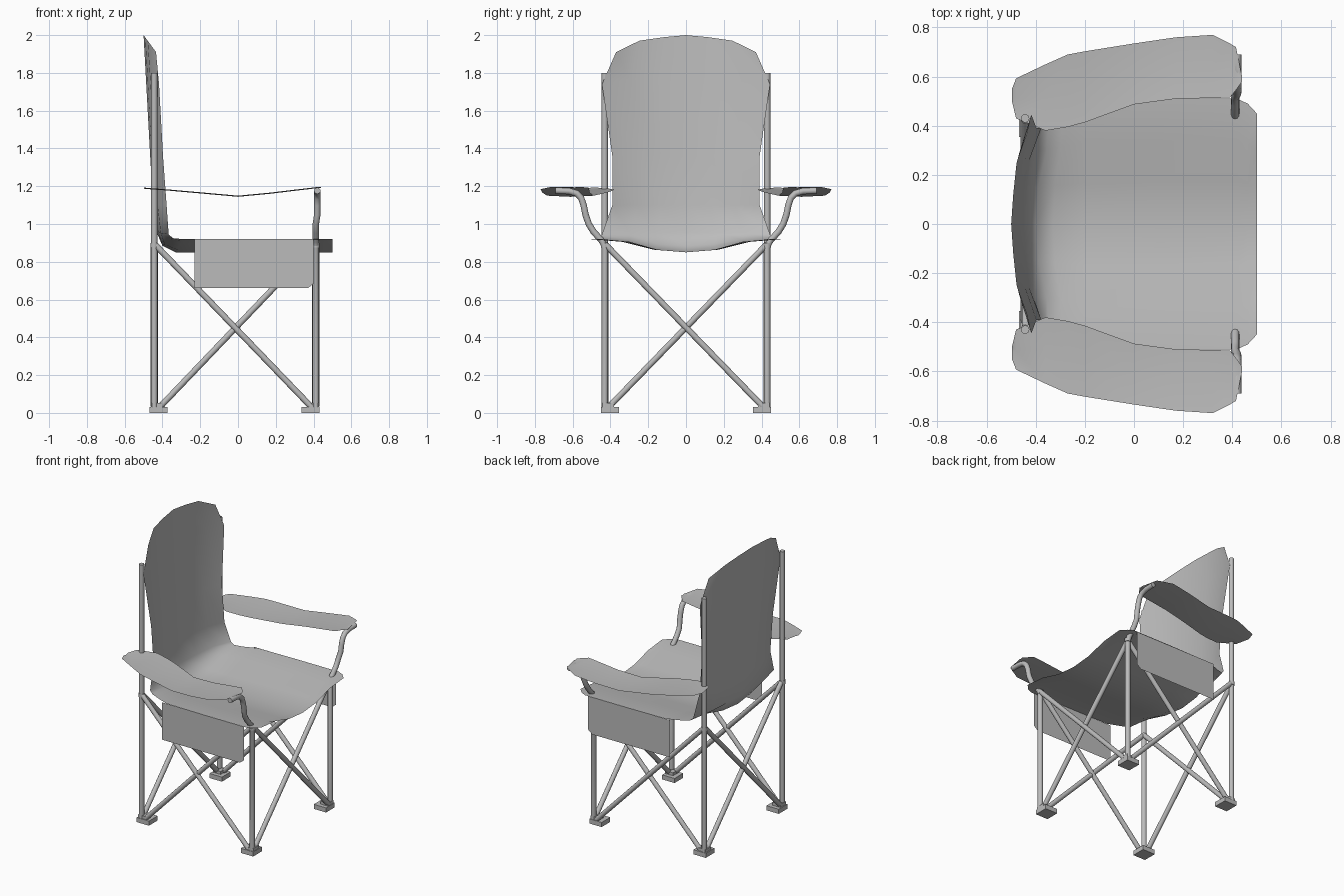
import bpy
from math import radians

if "Cube" in bpy.data.objects:
    bpy.data.objects.remove(bpy.data.objects["Cube"])

# Mid grey used on cloth and frame
grey = bpy.data.materials.new("mid_grey")
grey.diffuse_color = (.5, .5, .5, 1)
grey.use_nodes = True
grey.node_tree.nodes["Principled BSDF"].inputs["Base Color"].default_value = grey.diffuse_color


def activate(ob):
    bpy.ops.object.select_all(action='DESELECT')
    ob.select_set(True)
    bpy.context.view_layer.objects.active = ob


def finish(ob, smooth=True):
    ob.data.materials.append(grey)
    if smooth:
        activate(ob)
        bpy.ops.object.shade_smooth_by_angle(angle=radians(60))


def mesh_object(name, verts, faces, smooth=True):
    me = bpy.data.meshes.new(name)
    me.from_pydata(verts, [], faces)
    ob = bpy.data.objects.new(name, me)
    bpy.context.collection.objects.link(ob)
    finish(ob, smooth)


def tube(name, points, radius):
    cu = bpy.data.curves.new(name, 'CURVE')
    cu.dimensions = '3D'
    cu.bevel_depth = radius
    cu.bevel_resolution = 4
    cu.use_fill_caps = True
    sp = cu.splines.new('POLY')
    sp.points.add(len(points) - 1)
    for p, co in zip(sp.points, points):
        p.co = (*co, 1)
    ob = bpy.data.objects.new(name, cu)
    bpy.context.collection.objects.link(ob)
    activate(ob)
    bpy.ops.object.convert(target='MESH')
    finish(bpy.context.object)


def grid_faces(rows, cols):
    return [(r * cols + c, r * cols + c + 1, (r + 1) * cols + c + 1, (r + 1) * cols + c)
            for r in range(rows - 1) for c in range(cols - 1)]


def box(name, center, size):
    bpy.ops.mesh.primitive_cube_add(size=1, location=center)
    ob = bpy.context.object
    ob.name = name
    ob.scale = size
    finish(ob, False)


# Seat and backrest: one sagging cloth sheet
# half width, centre x, centre z, edge x, edge z
back_rows = [
    (.37, -.50, 2.0, -.434, 1.91),
    (.445, -.488, 1.78, -.418, 1.74),
    (.39, -.465, 1.36, -.397, 1.36),
    (.39, -.45, 1.1, -.378, 1.1),
    (.445, -.43, .955, -.367, .945),
]
seat_rows = [
    (.45, -.40, .885, -.345, .925),
    (.47, -.33, .85, -.29, .92),
    (.505, -.2, .85, -.2, .92),
    (.51, .1, .85, .1, .92),
    (.51, .42, .85, .42, .92),
    (.49, .463, .85, .463, .92),
    (.45, .5, .85, .5, .92),
]
BACK_CURVE = (0, .13, .33, 1)
SEAT_CURVE = (0, .2, .8, 1)
verts = []
for rows, curve in ((back_rows, BACK_CURVE), (seat_rows, SEAT_CURVE)):
    for hw, cx, cz, ex, ez in rows:
        for c in range(-3, 4):
            f = curve[abs(c)]
            verts.append((cx + (ex - cx) * f, hw * c / 3, cz + (ez - cz) * f))
mesh_object("seat_and_back", verts, grid_faces(len(back_rows) + len(seat_rows), 7))

# Armrest outline: x, inner y, outer y, z
arm = [(-.497, .50, .55, 1.193), (-.48, .43, .593, 1.191), (-.36, .38, .65, 1.182),
       (-.27, .395, .69, 1.174), (-.2, .414, .703, 1.168), (0, .487, .735, 1.15),
       (.17, .51, .76, 1.166), (.32, .513, .77, 1.184), (.39, .515, .735, 1.192),
       (.415, .545, .72, 1.195), (.44, .58, .60, 1.197)]

# Outward-bending top of the front leg: y, z
bend = [(.43, .03), (.43, .88), (.445, .91), (.49, .96), (.515, 1.0), (.532, 1.05),
        (.542, 1.10), (.556, 1.14), (.58, 1.163), (.62, 1.174), (.69, 1.176)]

FX, RX, PY = .412, -.443, .43
for side, s in (("right", -1), ("left", 1)):
    # Cloth armrest, slightly hollow along its middle
    v = [(x, s * y, z - d) for x, yi, yo, z in arm
         for y, d in ((yi, 0), ((yi + yo) / 2, .006), (yo, 0))]
    mesh_object(f"{side}_armrest", v, grid_faces(len(arm), 3))

    # Hanging side pocket
    outline = [(-.23, .92), (-.23, .66), (.37, .66), (.4, .685), (.4, .92)]
    mesh_object(f"{side}_pocket", [(x, s * .507, z) for x, z in outline],
                [range(len(outline))], False)

    # Legs
    tube(f"{side}_front_leg", [(FX + (.008 if z > 1 else 0), s * y, z) for y, z in bend], .017)
    tube(f"{side}_rear_leg", [(RX, s * PY, .03), (RX, s * PY, 1.8)], .017)

    # Crossed braces on the side
    tube(f"{side}_side_brace_a", [(-.41, s * .426, .035), (FX, s * .426, .895)], .016)
    tube(f"{side}_side_brace_b", [(.385, s * .432, .035), (RX, s * .432, .895)], .016)

    # Feet and leg joints
    for end, x, fx in (("front", FX, .384), ("rear", RX, -.42)):
        box(f"{side}_{end}_foot", (fx, s * .402, .016), (.095, .095, .032))
        box(f"{side}_{end}_foot_socket", (fx + (x - fx) * .5, s * .412, .034), (.06, .06, .036))
        tube(f"{side}_{end}_joint", [(x, s * PY, .875), (x, s * PY, .9)], .02)

# Crossed braces on the front and rear
for end, x in (("front", FX), ("rear", RX)):
    for s in (-1, 1):
        bx = x + s * .003
        tube(f"{end}_cross_brace", [(bx, s * .405, .035), (bx, -s * .43, .895)], .016)
